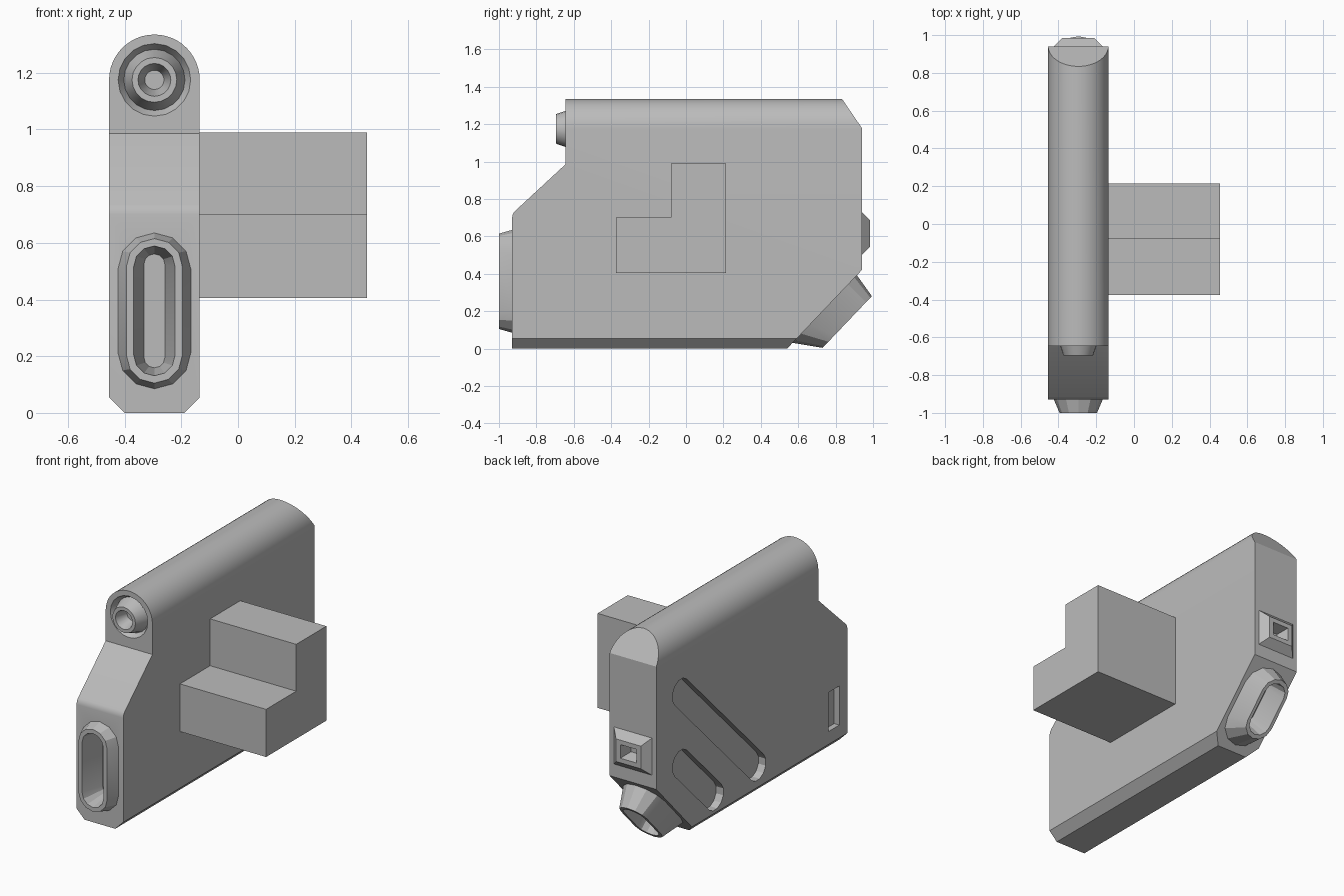
import bpy, bmesh, math
from mathutils import Vector, Matrix

old = bpy.data.objects.get("Cube")
if old:
    bpy.data.objects.remove(old)

GREY = (0.5, 0.5, 0.5, 1)
mat = bpy.data.materials.new("plain grey")
mat.use_nodes = True
mat.diffuse_color = GREY
mat.node_tree.nodes["Principled BSDF"].inputs["Base Color"].default_value = GREY

CX, HALF = -0.295, 0.16          # body centre line and half width
AXIS_Z = 1.175                   # centre of the rounded top
UP = (0, 0, 1)


def frame(origin, normal, up=UP):
    """Matrix whose local z is the normal and local y is up."""
    n, v = Vector(normal).normalized(), Vector(up).normalized()
    m = Matrix((v.cross(n), v, n)).transposed().to_4x4()
    m.translation = origin
    return m


def stadium(half_w, half_l, seg=6, shift=0):
    """Upright slot outline, counter-clockwise."""
    pts = []
    for sign, start in ((1, 0), (-1, math.pi)):
        for i in range(seg + 1):
            a = start + math.pi * i / seg
            pts.append((half_w * math.cos(a),
                        half_w * math.sin(a) + sign * (half_l - half_w) + shift))
    return pts


def circle(r, seg=20):
    return [(r * math.cos(2 * math.pi * i / seg), r * math.sin(2 * math.pi * i / seg))
            for i in range(seg)]


def rect(w, h):
    return [(w, -h), (w, h), (-w, h), (-w, -h)]


def loft(name, mtx, rings, closed=True):
    """Bridge (outline, height) rings; cap the last, and the first if closed."""
    bm = bmesh.new()
    loops = [[bm.verts.new(mtx @ Vector((x, y, h))) for x, y in outline]
             for outline, h in rings]
    for a, b in zip(loops, loops[1:]):
        for i in range(len(a)):
            j = (i + 1) % len(a)
            bm.faces.new((a[i], a[j], b[j], b[i]))
    bm.faces.new(loops[-1])
    if closed:
        bm.faces.new(loops[0][::-1])
    mesh = bpy.data.meshes.new(name)
    bm.to_mesh(mesh)
    bm.free()
    mesh.materials.append(mat)
    ob = bpy.data.objects.new(name, mesh)
    bpy.context.collection.objects.link(ob)
    return ob


def select(ob):
    bpy.ops.object.select_all(action='DESELECT')
    ob.select_set(True)
    bpy.context.view_layer.objects.active = ob


def boolean(ob, tool, operation):
    select(ob)
    mod = ob.modifiers.new("cut", 'BOOLEAN')
    mod.object, mod.operation, mod.solver = tool, operation, 'EXACT'
    bpy.ops.object.modifier_apply(modifier=mod.name)
    bpy.data.objects.remove(tool)


# Body: rounded-top section trimmed by the side profile
section = [(HALF, 0.055), *[(HALF * math.cos(math.pi * i / 24),
           AXIS_Z + HALF * math.sin(math.pi * i / 24)) for i in range(25)],
           (-HALF, 0.055), (-0.105, 0), (0.105, 0)]
body = loft("body", frame((CX, 0, 0), (0, -1, 0)), [(section, -1.2), (section, 1.2)])
profile = [(-0.93, -0.1), (0.445, -0.1), (0.94, 0.42), (0.94, 1.18), (0.79, 1.4),
           (-0.645, 1.4), (-0.645, 0.985), (-0.915, 0.735), (-0.926, 0.72), (-0.93, 0.7)]
boolean(body, loft("side_trim", frame((CX, 0, 0), (1, 0, 0)),
                   [(profile, -0.5), (profile, 0.5)]), 'INTERSECT')

# Shallow diagonal slots and small window on the right side
side = Vector((CX - HALF, 0, 0))
for y0, z0, y1, z1 in ((-0.05, 0.18, 0.70, 0.93), (0.365, 0.155, 0.70, 0.49)):
    half_l = math.hypot(y1 - y0, z1 - z0) / 2 + 0.083
    slot = stadium(0.083, half_l)
    m = frame(side + Vector((0, (y0 + y1) / 2, (z0 + z1) / 2)), (-1, 0, 0), (0, 1, 1))
    boolean(body, loft("slot_cut", m, [(slot, -0.05), (slot, 0.05)]), 'DIFFERENCE')
window = rect(0.053, 0.121)
boolean(body, loft("window_cut", frame(side + Vector((0, -0.797, 0.256)), (-1, 0, 0)),
                   [(window, -0.035), (window, 0.05)]), 'DIFFERENCE')

# Hollow ports: place, pocket outline and depth, then rings from base to floor
slant_up = Vector((0, 0.4, 0.42)).normalized()
slant_out = Vector((0, slant_up.z, -slant_up.y))
ports = [
    ("front_port", frame((CX, -0.93, 0.36), (0, -1, 0)), stadium(0.085, 0.24), -0.1,
     [(stadium(0.129, 0.275), 0), (stadium(0.099, 0.255), 0.07),
      (stadium(0.073, 0.229), 0.07), (stadium(0.037, 0.201), -0.08)]),
    ("rear_lower_port", frame((CX, 0.765, 0.235), slant_out, slant_up),
     stadium(0.075, 0.18), -0.06,
     [(stadium(0.135, 0.25, shift=-0.033), -0.002), (stadium(0.09, 0.191), 0.134),
      (stadium(0.07, 0.165), 0.134), (stadium(0.05, 0.145), -0.04)]),
    ("rear_socket", frame((CX, 0.94, 0.615), (0, 1, 0)), rect(0.07, 0.055), -0.06,
     [(rect(0.13, 0.115), 0), (rect(0.085, 0.07), 0.045),
      (rect(0.055, 0.042), 0.045), (rect(0.035, 0.025), -0.03)]),
    ("top_nozzle", frame((CX, -0.645, AXIS_Z), (0, -1, 0)), circle(0.128), -0.05,
     [(circle(0.128), -0.001), (circle(0.108), -0.035), (circle(0.079), 0.05),
      (circle(0.058), 0.05), (circle(0.034), -0.03)]),
]
parts = [body]
for name, m, pocket, depth, rings in ports:
    boolean(body, loft("pocket_cut", m, [(pocket, depth), (pocket, 0.1)]), 'DIFFERENCE')
    parts.append(loft(name, m, rings, closed=False))

# Stepped side block
step = [(-0.375, 0.405), (0.215, 0.405), (0.215, 0.99), (-0.08, 0.99),
        (-0.08, 0.70), (-0.375, 0.70)]
loft("side_block", frame((0, 0, 0), (1, 0, 0)), [(step, -0.14), (step, 0.455)])

# Smooth the curved surfaces, keep edges crisp
for ob in parts:
    select(ob)
    bpy.ops.object.shade_smooth_by_angle(angle=math.radians(25))
